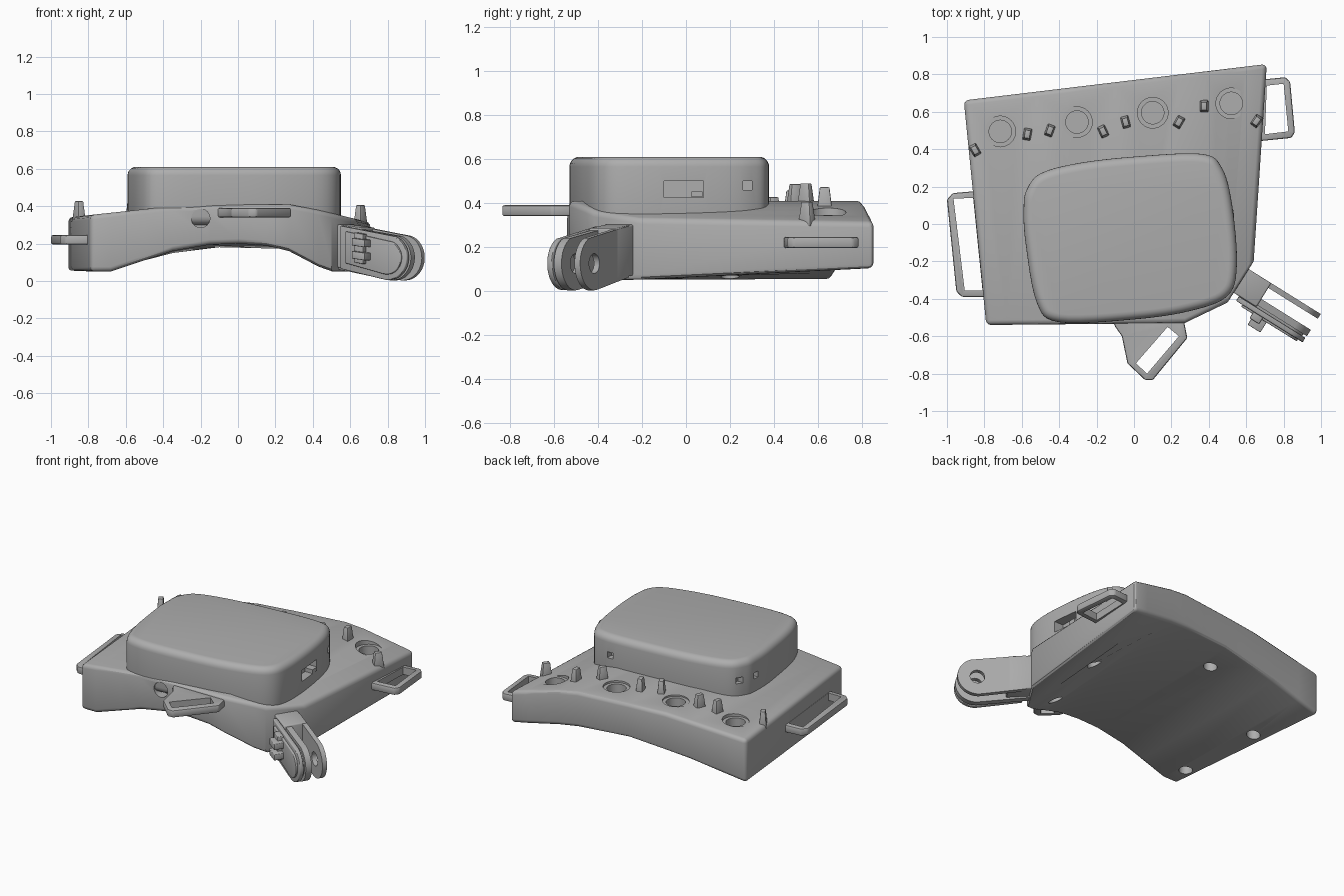
import bpy, bmesh, math
from mathutils import Matrix, Vector

old = bpy.data.objects.get("Cube")
if old:
    bpy.data.objects.remove(old, do_unlink=True)

GREY = (0.42, 0.42, 0.42, 1)
plastic = bpy.data.materials.new("grey plastic")
plastic.use_nodes = True
plastic.diffuse_color = GREY
plastic.node_tree.nodes["Principled BSDF"].inputs["Base Color"].default_value = GREY


def activate(ob):
    bpy.ops.object.select_all(action='DESELECT')
    ob.select_set(True)
    bpy.context.view_layer.objects.active = ob


def finish(name, bm, matrix=None, bevel=0, segments=3, angle=35):
    bmesh.ops.recalc_face_normals(bm, faces=bm.faces)
    if matrix:
        bm.transform(matrix)
    me = bpy.data.meshes.new(name)
    bm.to_mesh(me)
    bm.free()
    me.materials.append(plastic)
    ob = bpy.data.objects.new(name, me)
    bpy.context.collection.objects.link(ob)
    activate(ob)
    if bevel:
        mod = ob.modifiers.new("bevel", 'BEVEL')
        mod.width, mod.segments = bevel, segments
        mod.limit_method, mod.angle_limit = 'ANGLE', math.radians(angle)
        bpy.ops.object.modifier_apply(modifier=mod.name)
    bpy.ops.object.shade_smooth_by_angle(angle=math.radians(30))
    return ob


def prism(name, pts, z0, z1, matrix=None, **kw):
    bm = bmesh.new()
    low = [bm.verts.new((x, y, z0)) for x, y in pts]
    high = [bm.verts.new((x, y, z1)) for x, y in pts]
    bm.faces.new(low[::-1])
    bm.faces.new(high)
    for i in range(len(pts)):
        j = (i + 1) % len(pts)
        bm.faces.new((low[i], low[j], high[j], high[i]))
    return finish(name, bm, matrix, **kw)


def circle(x, y, r, n=32, start=0, sweep=math.tau):
    return [(x + r * math.cos(start + sweep * i / n), y + r * math.sin(start + sweep * i / n))
            for i in range(n)]


def box(name, centre, size, turn=0, **kw):
    w, d, h = (s / 2 for s in size)
    m = Matrix.Translation(centre) @ Matrix.Rotation(turn, 4, 'Z')
    return prism(name, [(-w, -d), (w, -d), (w, d), (-w, d)], -h, h, m, **kw)


def cut(target, cutter):
    activate(target)
    mod = target.modifiers.new("cut", 'BOOLEAN')
    mod.operation, mod.solver, mod.object = 'DIFFERENCE', 'EXACT', cutter
    bpy.ops.object.modifier_apply(modifier=mod.name)
    bpy.data.objects.remove(cutter, do_unlink=True)
    bpy.ops.object.shade_smooth_by_angle(angle=math.radians(30))


def lerp(table, x):
    for (xa, a), (xb, b) in zip(table, table[1:]):
        if x <= xb:
            return a + (b - a) * max(0, x - xa) / (xb - xa)
    return table[-1][1]


def smooth_loop(pts, steps=6):
    out, n = [], len(pts)
    for i in range(n):
        a, b, c, d = (Vector(pts[(i + k) % n]) for k in (-1, 0, 1, 2))
        for s in range(steps):
            t = s / steps
            p = 0.5 * (2 * b + (c - a) * t + (2 * a - 5 * b + 4 * c - d) * t * t
                       + (3 * b - a - 3 * c + d) * t ** 3)
            out.append((p.x, p.y))
    return out


# Main body: columns running front to back, with a crowned top and an arched underside
TOP = [(-0.91, 0.34), (-0.3, 0.405), (0.3, 0.41), (0.72, 0.31)]
FRONT_Y = [(-0.79, -0.54), (0.27, -0.53), (0.5, -0.42), (0.64, -0.2)]
ARCH_FRONT = [(-0.68, 0.05), (-0.5, 0.11), (-0.35, 0.16), (-0.15, 0.195), (0, 0.2),
              (0.15, 0.19), (0.27, 0.16), (0.43, 0.075), (0.5, 0.05)]
ARCH_BACK = [(-0.91, 0.05), (-0.5, 0.13), (-0.1, 0.18), (0.3, 0.17), (0.7, 0.1)]
columns = [(-0.79, -0.91), (-0.68, -0.74), (-0.5, -0.52), (-0.35, -0.35), (-0.15, -0.1), (0, 0.1),
           (0.15, 0.25), (0.27, 0.38), (0.43, 0.52), (0.5, 0.6), (0.64, 0.71)]
bm = bmesh.new()
rings = []
for fx, bx in columns:
    fy, by = lerp(FRONT_Y, fx), 0.77 + 0.12 * bx
    rings.append([bm.verts.new(v) for v in (
        (fx, fy, lerp(ARCH_FRONT, fx)), (bx, by, lerp(ARCH_BACK, bx)),
        (bx, by, lerp(TOP, bx)), (fx, fy, lerp(TOP, fx)))])
for a, b in zip(rings, rings[1:]):
    for i in range(4):
        j = (i + 1) % 4
        bm.faces.new((a[i], a[j], b[j], b[i]))
bm.faces.new(rings[0])
bm.faces.new(rings[-1])
body = finish("body", bm, bevel=0.025, angle=40)

# Screw wells on the top, each with a shallow countersink
for x, y in ((-0.715, 0.495), (-0.305, 0.545), (0.1, 0.595), (0.52, 0.645)):
    z = lerp(TOP, x)
    cut(body, prism("well_cutter", circle(x, y, 0.082), z - 0.012, z + 0.2))
    cut(body, prism("well_cutter", circle(x, y, 0.06), z - 0.08, z + 0.2))

# Blind screw holes underneath
for x, y, z in ((0.46, 0.17, 0.18), (-0.17, 0.52, 0.26), (0.34, -0.34, 0.22),
                (-0.78, 0.2, 0.15), (-0.73, -0.38, 0.15)):
    cut(body, prism("hole_cutter", circle(x, y, 0.042, 24), -0.1, z))

# Round cable recess in the front
to_front = Matrix.Rotation(math.radians(90), 4, 'X')
cut(body, prism("recess_cutter", circle(-0.2, 0.335, 0.05, 24), 0.47, 0.7, to_front))

# Raised lid with a rounded rim
lid = prism("lid", smooth_loop([
    (-0.59, 0.08), (-0.58, -0.1), (-0.52, -0.42), (-0.4, -0.525), (0, -0.51), (0.3, -0.465),
    (0.5, -0.385), (0.55, -0.22), (0.525, 0.1), (0.47, 0.3), (0.36, 0.375), (0, 0.36),
    (-0.3, 0.325), (-0.5, 0.27), (-0.575, 0.18)]), 0.3, 0.61, bevel=0.045, segments=5, angle=60)
cut(lid, box("port_cutter", (0.55, -0.01, 0.463), (0.14, 0.18, 0.075)))
for x, y, s in ((0.5, 0.28, 0.12), (0.3, 0.37, 0.07), (-0.56, 0.22, 0.07), (-0.59, 0.1, 0.07)):
    cut(lid, box("vent_cutter", (x, y, 0.48), (s, 0.04, 0.04) if x != 0.3 else (0.04, s, 0.04)))
box("port_tab", (0.505, 0.05, 0.44), (0.06, 0.05, 0.025))

# Tapered pegs beside the wells
for x, y, turn in ((-0.85, 0.395, 30), (-0.57, 0.48, -10), (-0.45, 0.5, -20), (-0.165, 0.495, 25),
                   (-0.045, 0.545, 15), (0.24, 0.545, -30), (0.375, 0.63, 0), (0.655, 0.55, -35)):
    bm = bmesh.new()
    bmesh.ops.create_cone(bm, cap_ends=True, segments=4, radius1=0.04, radius2=0.025, depth=0.11)
    shape = (Matrix.Translation((x, y, lerp(TOP, x) + 0.025))
             @ Matrix.Rotation(math.radians(turn), 4, 'Z')
             @ Matrix.Diagonal((0.85, 1.25, 1, 1)) @ Matrix.Rotation(math.radians(45), 4, 'Z'))
    finish("peg", bm, shape, bevel=0.005, segments=2)

# Strap loops on both sides and at the front
loops = (
    ("right_strap_loop", 0.195, 0.245,
     [(-0.8, 0.18), (-0.97, 0.165), (-1, 0.13), (-0.95, -0.36), (-0.92, -0.39), (-0.77, -0.39)],
     [(-0.86, 0.14), (-0.965, 0.135), (-0.905, -0.355), (-0.81, -0.355)]),
    ("left_strap_loop", 0.195, 0.245,
     [(0.66, 0.77), (0.81, 0.785), (0.835, 0.76), (0.86, 0.49), (0.84, 0.46), (0.64, 0.44)],
     [(0.71, 0.74), (0.8, 0.75), (0.825, 0.495), (0.7, 0.48)]),
    ("front_strap_loop", 0.34, 0.39,
     [(-0.13, -0.48), (-0.1, -0.55), (-0.065, -0.6), (-0.035, -0.745), (0.06, -0.835),
      (0.1, -0.835), (0.285, -0.61), (0.26, -0.48)],
     [(0.01, -0.745), (0.07, -0.8), (0.24, -0.6), (0.18, -0.55)]))
for name, z0, z1, outer, slot in loops:
    loop = prism(name, outer, z0, z1, bevel=0.01, segments=2)
    cut(loop, prism("slot_cutter", slot, z0 - 0.1, z1 + 0.1))

# Hinge arm: drawn in its own side plane, thickness running towards the front
along = Vector((0.85, -0.53, 0)).normalized()
across = along.cross(Vector((0, 0, 1)))
arm = Matrix((along, (0, 0, 1), across)).transposed().to_4x4()
TIP = (0.98, 0.125)


def prong(name, start, r, z0, z1, **kw):
    end = circle(*TIP, r, 20, math.radians(-105), math.radians(185))
    return prism(name, [(start, TIP[1] + r + 0.05), (start, TIP[1] - r + 0.06)] + end,
                 z0, z1, arm, **kw)


prism("arm_base", [(0.58, 0.31), (0.58, 0.08), (0.79, 0.05), (0.79, 0.285)], -0.12, 0.03, arm,
      bevel=0.008)
back_prong = prong("back_prong", 0.68, 0.122, -0.12, -0.09)
middle_prong = prong("middle_prong", 0.64, 0.122, -0.02, 0.02)
prong("prong_web", 0.68, 0.1, 0.01, 0.04)
prong("front_prong", 0.68, 0.12, 0.032, 0.06, bevel=0.006)
prong("front_prong_pad", 0.72, 0.09, 0.055, 0.072, bevel=0.005)
for p in (back_prong, middle_prong):
    cut(p, prism("pin_cutter", circle(*TIP, 0.045, 24), -0.3, 0.015, arm))

# Latch on the arm
prism("latch_plate", [(0.79, 0.1), (0.85, 0.09), (0.85, 0.25), (0.79, 0.26)], 0.06, 0.1, arm,
      bevel=0.004)
for z in (0.12, 0.19):
    prism("latch_lug", [(0.8, z), (0.88, z - 0.01), (0.88, z + 0.03), (0.8, z + 0.04)],
          0.06, 0.135, arm, bevel=0.004)
